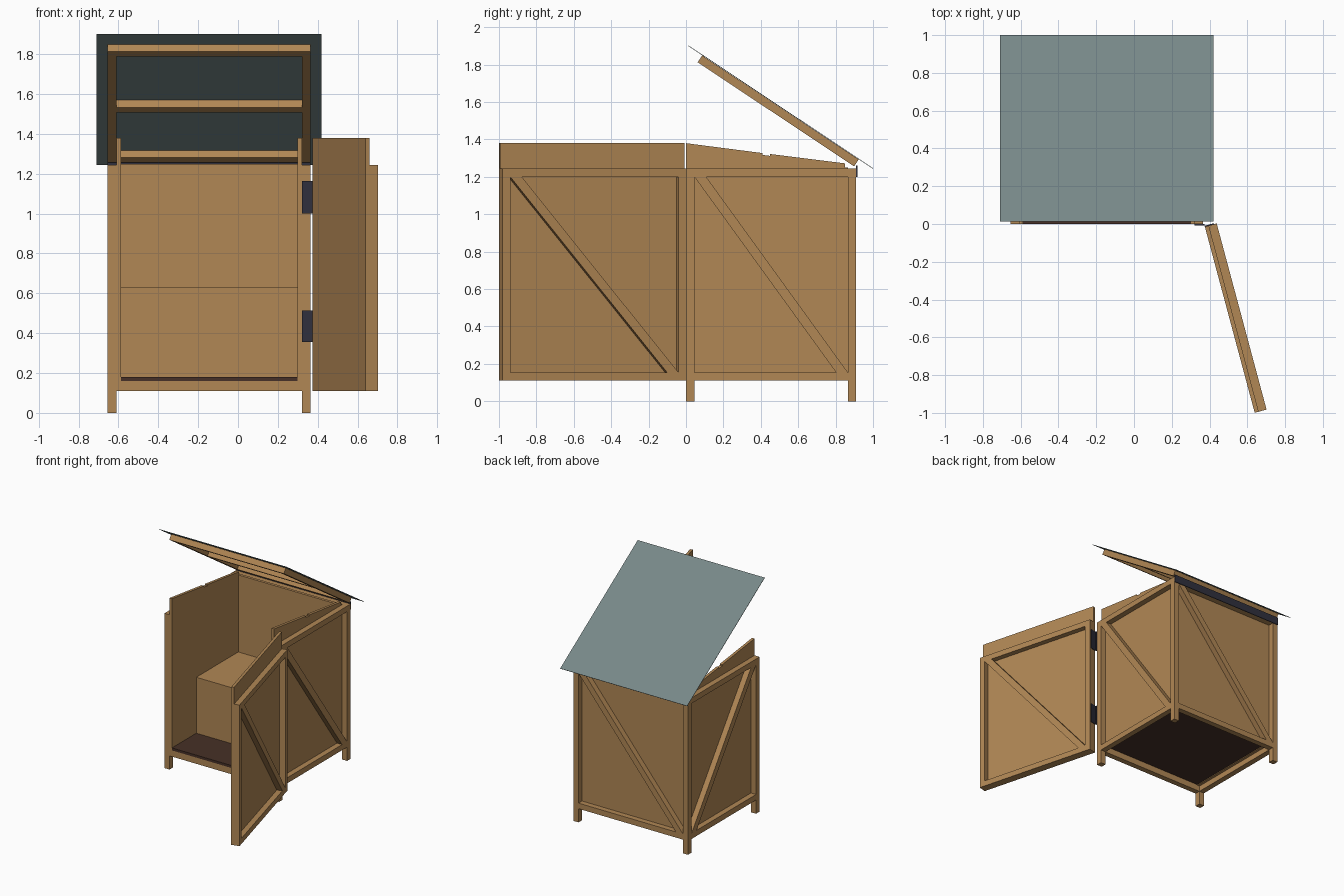
import bpy
import bmesh
import math
from mathutils import Matrix, Vector

if "Cube" in bpy.data.objects:
    bpy.data.objects.remove(bpy.data.objects["Cube"], do_unlink=True)


def material(name, rgb):
    mat = bpy.data.materials.new(name)
    mat.use_nodes = True
    mat.diffuse_color = (*rgb, 1)
    mat.node_tree.nodes["Principled BSDF"].inputs["Base Color"].default_value = (*rgb, 1)
    return mat


WOOD = material("warm wood", (0.44, 0.242, 0.09))
FLOOR = material("dark brown floor", (0.062, 0.03, 0.02))
ROOF = material("grey green felt", (0.185, 0.245, 0.245))
IRON = material("dark iron", (0.03, 0.03, 0.047))


def plane(origin, u, v):
    """Local frame: u and v span the outline, their cross product is the depth."""
    u, v = Vector(u).normalized(), Vector(v).normalized()
    m = Matrix((u, v, u.cross(v))).transposed().to_4x4()
    m.translation = Vector(origin)
    return m


def slab(name, pts, d0, d1, mat, frame):
    """Extrude a flat outline from depth d0 to d1."""
    bm = bmesh.new()
    face = bm.faces.new([bm.verts.new((a, b, d0)) for a, b in pts])
    ext = bmesh.ops.extrude_face_region(bm, geom=[face])
    verts = [g for g in ext["geom"] if isinstance(g, bmesh.types.BMVert)]
    bmesh.ops.translate(bm, verts=verts, vec=(0, 0, d1 - d0))
    bm.transform(frame)
    bmesh.ops.recalc_face_normals(bm, faces=bm.faces)
    mesh = bpy.data.meshes.new(name)
    bm.to_mesh(mesh)
    bm.free()
    mesh.materials.append(mat)
    obj = bpy.data.objects.new(name, mesh)
    bpy.context.collection.objects.link(obj)
    return obj


def rect(a0, a1, b0, b1):
    return [(a0, b0), (a1, b0), (a1, b1), (a0, b1)]


WORLD = plane((0, 0, 0), (1, 0, 0), (0, 1, 0))


def box(name, x, y, z, mat=WOOD):
    return slab(name, rect(*x, *y), *z, mat, WORLD)


# Main dimensions
CX, HALF, DEPTH = -0.145, 0.51, 0.91
POST, PANEL = 0.045, 0.022
LOW, HIGH, TOP = 0.11, 1.245, 1.38
L, R = CX - HALF, CX + HALF
Z0, Z1 = LOW + POST, HIGH - POST


def rails_and_brace(name, frame, width, d0, d1):
    """Bottom rail, top rail and a brace from the top start to the bottom end."""
    a, b, w = POST, width - POST, 0.063
    slab(name + "_bottom_rail", rect(a, b, LOW, Z0), d0, d1, WOOD, frame)
    slab(name + "_top_rail", rect(a, b, Z1, HIGH), d0, d1, WOOD, frame)
    slab(name + "_brace", [(a, Z1), (b - w, Z0), (b, Z0), (a + w, Z1)],
         d0, d1, WOOD, frame)


# Corner posts
for side, x in (("right", L), ("left", R - POST)):
    for end, y in (("front", 0), ("back", DEPTH - POST)):
        box(f"{end}_{side}_post", (x, x + POST), (y, y + POST), (0, HIGH))

# Side walls: sloped panels, notched for the lid battens
profile = [(0, Z0), (0.865, Z0), (0.865, 1.25), (0.85, 1.25), (0.85, 1.272),
           (0.45, 1.322), (0.45, 1.312), (0.41, 1.317), (0.41, 1.327), (0, TOP)]
for side, x, inward in (("right", L, 1), ("left", R, -1)):
    wall = plane((x, 0, 0), (0, 1, 0), (0, 0, 1))
    rails_and_brace(side + "_wall", wall, DEPTH, 0, inward * POST)
    slab(side + "_panel", profile, inward * POST, inward * (POST + PANEL), WOOD, wall)

# Back wall
back = plane((R, DEPTH, 0), (-1, 0, 0), (0, 0, 1))
rails_and_brace("back_wall", back, 2 * HALF, -POST, 0)
inner_l, inner_r = L + POST + PANEL, R - POST - PANEL
box("back_panel", (inner_l, inner_r), (DEPTH - POST - PANEL, DEPTH - POST), (Z0, 1.25))

# Front sill, floor and inner bench box
box("front_sill", (L + POST, R - POST), (0, POST), (LOW, 0.16))
box("floor", (inner_l, inner_r), (0, DEPTH - POST - PANEL), (0.16, 0.18), FLOOR)
box("bench_box", (inner_l, inner_r), (0.31, DEPTH - POST - PANEL), (0.18, 0.63))

# Open door: depth runs inward, so the outer frame sits at negative depth
swing = math.radians(15)
W, THICK = 1.02, 0.065
door = plane((0.375, -0.014, 0), (math.sin(swing), -math.cos(swing), 0), (0, 0, 1))
slab("door_panel", rect(0, W, LOW, TOP), -PANEL, 0, WOOD, door)
for name, u in (("door_hinge_stile", 0), ("door_free_stile", W - POST)):
    slab(name, rect(u, u + POST, LOW, HIGH), -THICK, -PANEL, WOOD, door)
# The brace starts at the free edge, so measure from there
door_rev = plane(door @ Vector((W, 0, 0)), (-math.sin(swing), math.cos(swing), 0), (0, 0, 1))
rails_and_brace("door", door_rev, W, PANEL, THICK)

# Door hinges: one leaf on the post, one on the door edge
for name, z0, z1 in (("lower", 0.355, 0.515), ("upper", 1.0, 1.165)):
    box(name + "_hinge_post_leaf", (R - POST, 0.374), (-0.008, 0), (z0, z1), IRON)
    slab(name + "_hinge_door_leaf", rect(-0.005, 0, z0, z1), -0.05, 0, IRON, door)

# Raised lid: thin sheet over a batten frame, u runs down the slope
lid = plane((0, 0.012, 1.9), (0, 0.985, -0.655), (1, 0, 0))
S0, S1, FT = 0.09, 1.095, 0.045
slab("lid_sheet", rect(0, 1.185, -0.71, 0.42), -0.003, 0, ROOF, lid)
for side, x in (("right", L), ("left", R - POST)):
    slab(f"lid_{side}_rafter", rect(S0, S1, x, x + POST), 0.001, FT, WOOD, lid)
for name, s in (("top", S0), ("middle", 0.596), ("bottom", S1 - POST)):
    slab(f"lid_{name}_batten", rect(s, s + POST, L + POST, R - POST),
         0.001, FT, WOOD, lid)

# Long hinge strip along the back edge
box("lid_hinge", (L, R), (DEPTH, DEPTH + 0.006), (1.2, 1.262), IRON)
